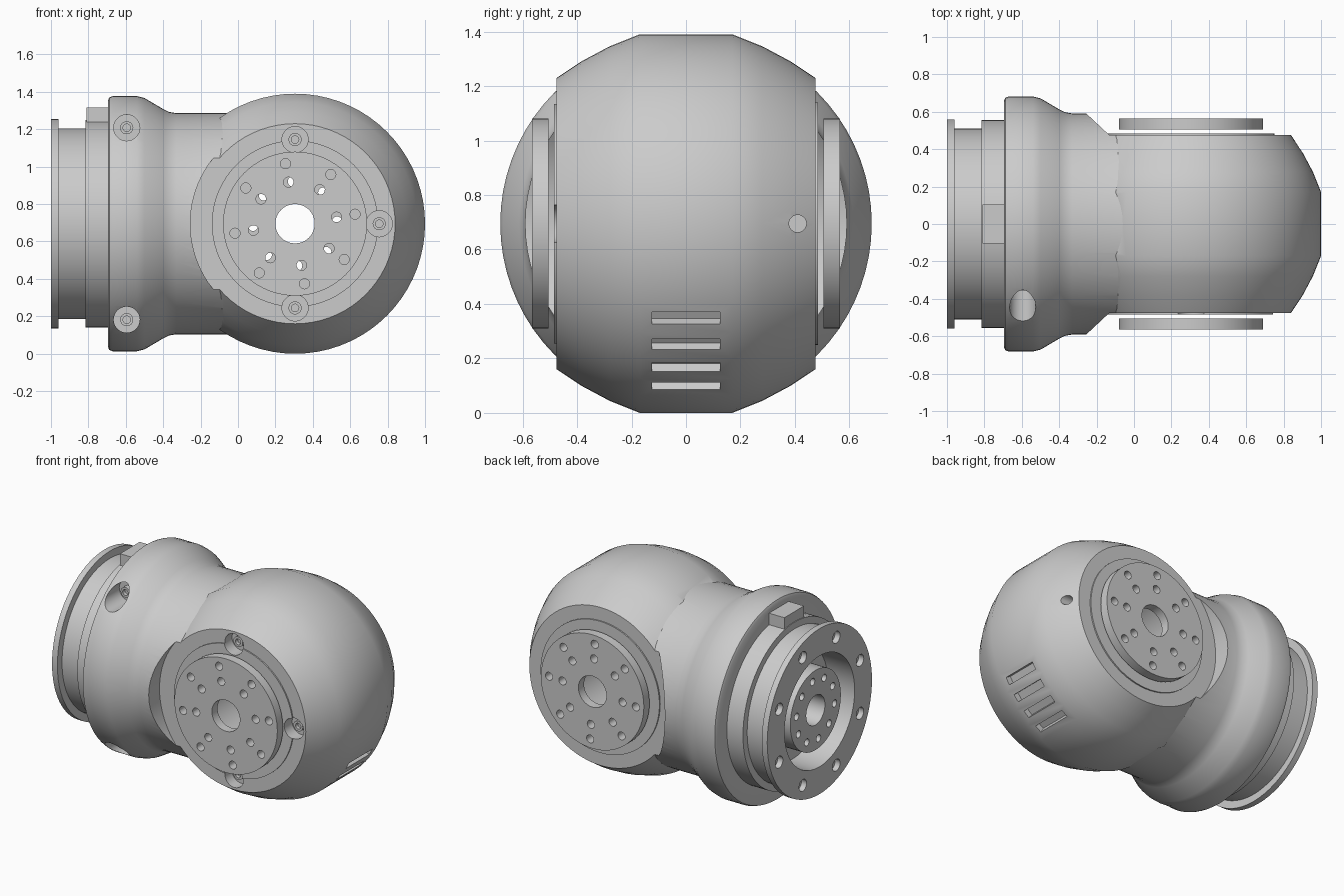
import bpy, bmesh
from math import cos, sin, radians, tau
from mathutils import Matrix, Vector

if "Cube" in bpy.data.objects:
    bpy.data.objects.remove(bpy.data.objects["Cube"])

CX, CZ = 0.305, 0.695          # joint axis position


def revolve(bm, profile, axis, origin, seg=64, closed=False):
    """Turn (along, radius) points about a line parallel to axis."""
    o = Vector(origin)
    rings = []
    for a, r in profile:
        ring = []
        for i in range(seg):
            c, s = r * cos(tau * i / seg), r * sin(tau * i / seg)
            ring.append(bm.verts.new(o + Vector((a, c, s) if axis == 'X' else (c, a, s))))
        rings.append(ring)
    pairs = list(zip(rings, rings[1:]))
    if closed:
        pairs.append((rings[-1], rings[0]))
    for p, q in pairs:
        for i in range(seg):
            j = (i + 1) % seg
            bm.faces.new((p[i], p[j], q[j], q[i]))
    if not closed:
        bm.faces.new(rings[0])
        bm.faces.new(rings[-1])


def finish(bm, name):
    bmesh.ops.recalc_face_normals(bm, faces=bm.faces)
    me = bpy.data.meshes.new(name)
    bm.to_mesh(me)
    bm.free()
    ob = bpy.data.objects.new(name, me)
    bpy.context.collection.objects.link(ob)
    return ob


def lathe(name, profile, axis, origin, seg=64, closed=False):
    bm = bmesh.new()
    revolve(bm, profile, axis, origin, seg, closed)
    return finish(bm, name)


def rods(name, axis, items, seg=20):
    """Several separate cylinders in one mesh: (origin, start, end, radius)."""
    bm = bmesh.new()
    for o, a, b, r in items:
        revolve(bm, [(a, r), (b, r)], axis, o, seg)
    return finish(bm, name)


def boxes(name, items):
    """Boxes: (centre, size, turn about y)."""
    bm = bmesh.new()
    for c, s, turn in items:
        bmesh.ops.create_cube(bm, size=1, matrix=Matrix.Translation(c)
                              @ Matrix.Rotation(turn, 4, 'Y') @ Matrix.Diagonal((*s, 1)))
    return finish(bm, name)


def boolean(ob, tool, op='DIFFERENCE'):
    tool.hide_render = True
    m = ob.modifiers.new(op, 'BOOLEAN')
    m.operation, m.object, m.solver = op, tool, 'EXACT'
    bpy.context.view_layer.objects.active = ob
    bpy.ops.object.modifier_apply(modifier=m.name)
    bpy.data.objects.remove(tool)


def circle(r, n, start):
    return [(r * cos(radians(start) + tau * i / n), r * sin(radians(start) + tau * i / n))
            for i in range(n)]


JOINT, ARM = (CX, 0, CZ), (0, 0, CZ)

# ball-shaped joint housing
half = [(0.475, 0.535), (0.385, 0.595), (0.28, 0.651), (0.17, 0.695)]
body = lathe("joint_housing", half + [(-y, r) for y, r in reversed(half)], 'Y', JOINT, 72)

# arm with flange, neck, collar and waist; starts at the recess floor
arm = lathe("arm", [(-0.80, 0.375), (-1.0, 0.375), (-1.0, 0.56), (-0.96, 0.56), (-0.96, 0.51),
                    (-0.815, 0.51), (-0.815, 0.555), (-0.695, 0.555), (-0.695, 0.66),
                    (-0.688, 0.675), (-0.67, 0.682), (-0.54, 0.682), (-0.50, 0.672),
                    (-0.40, 0.613), (-0.37, 0.598), (-0.33, 0.591), (0.2, 0.591)], 'X', ARM, 72)
# flats on both sides of the waist
boolean(arm, rods("flat_cutter", 'Y', [(JOINT, 0.475, 0.8, 0.56), (JOINT, -0.8, -0.475, 0.56)], 96))
boolean(body, arm, 'UNION')

# raised rings, key tab
boolean(body, rods("ring", 'Y', [(JOINT, -0.484, 0.484, 0.445)], 72), 'UNION')
boolean(body, boxes("key_tab", [((-0.74, 0, 1.255), (0.14, 0.21, 0.125), 0)]), 'UNION')

# through bore between the side discs
boolean(body, rods("bore", 'Y', [(JOINT, -0.7, 0.7, 0.28)], 48))

# screw counterbores on the front
face_screws = [(CX, 0, CZ + 0.45), (CX + 0.45, 0, CZ), (CX, 0, CZ - 0.45)]
collar_screws = [(-0.595, 0, CZ + 0.513), (-0.595, 0, CZ - 0.513)]
boolean(body, rods("counterbore", 'Y', [(p, -0.8, -0.40, 0.07) for p in face_screws]
                   + [(p, -0.8, -0.32, 0.07) for p in collar_screws], 28))

# flange bolt holes and small side port
boolean(body, rods("flange_hole", 'X', [((0, y, CZ + z), -1.1, -0.962, 0.04)
                                        for y, z in circle(0.468, 8, 22.5)]))
boolean(body, rods("port", 'X', [((0, 0.41, CZ), 0.82, 1.1, 0.032)]))

# vent slots
slots = []
for k in range(4):
    a = radians(30 + 9.7 * k)
    slots.append(((CX + 0.695 * cos(a), 0, CZ - 0.695 * sin(a)), (0.08, 0.25, 0.05), a))
boolean(body, boxes("slot", slots))

# output discs on both sides
parts = [body]
for name, y0, y1, start in (("front_disc", -0.565, -0.505, 9), ("back_disc", 0.505, 0.565, 3)):
    disc = lathe(name, [(y0, 0.385), (y1, 0.385), (y1, 0.105), (y0, 0.105)], 'Y', JOINT, 72, True)
    holes = [((CX + x, 0, CZ + z), y0 - 0.1, y1 + 0.1, 0.027)
             for r in (0.225, 0.325) for x, z in circle(r, 8, start)]
    boolean(disc, rods("disc_hole", 'Y', holes))
    parts.append(disc)

# hub inside the flange recess
hub = lathe("flange_hub", [(-0.97, 0.27), (-0.79, 0.27), (-0.79, 0.1), (-0.97, 0.1)],
            'X', ARM, 64, True)
boolean(hub, rods("hub_hole", 'X', [((0, y, CZ + z), -1.1, -0.9, 0.024)
                                    for y, z in circle(0.205, 10, 9)]))
parts.append(hub)

# socket screws in the counterbores
for label, spots, floor in (("face_screw", face_screws, -0.40), ("collar_screw", collar_screws, -0.32)):
    for p in spots:
        parts.append(lathe(label, [(floor + 0.01, 0.035), (floor - 0.035, 0.035),
                                   (floor - 0.035, 0.02), (floor - 0.01, 0.02)], 'Y', p, 18))

# smooth shading with crisp edges
bpy.ops.object.select_all(action='DESELECT')
for ob in parts:
    ob.select_set(True)
bpy.context.view_layer.objects.active = body
bpy.ops.object.shade_smooth_by_angle(angle=radians(28))
